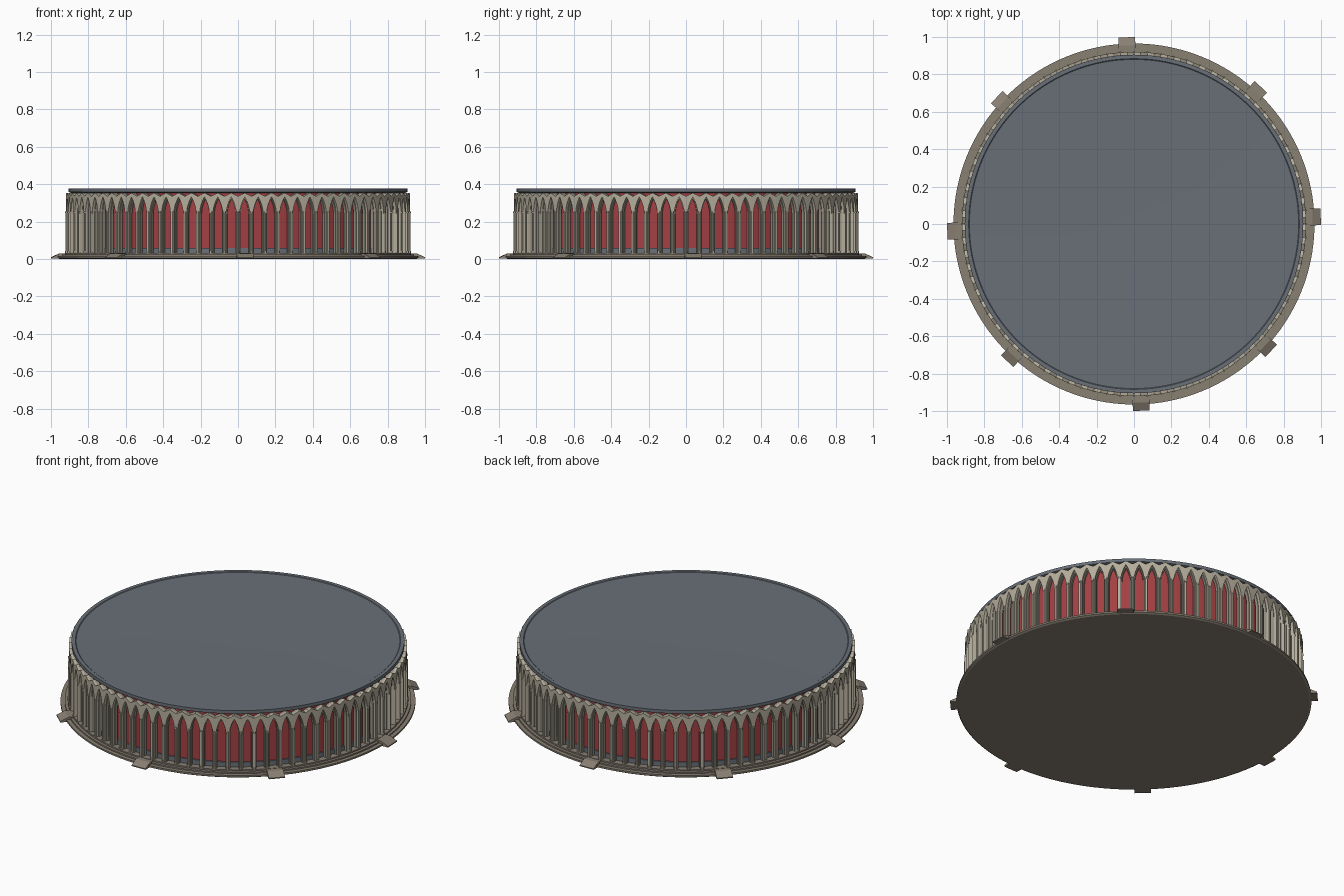
import bpy, bmesh, math
from mathutils import Matrix, Vector

if "Cube" in bpy.data.objects:
    bpy.data.objects.remove(bpy.data.objects["Cube"], do_unlink=True)

BAYS = 80
STEP = 2 * math.pi / BAYS


def material(name, r, g, b):
    m = bpy.data.materials.new(name)
    m.use_nodes = True
    m.diffuse_color = (r, g, b, 1)
    m.node_tree.nodes["Principled BSDF"].inputs["Base Color"].default_value = (r, g, b, 1)
    return m


STONE = material("pale stone", 0.46, 0.42, 0.33)
SHADE_STONE = material("grey stone", 0.31, 0.29, 0.235)
BASE = material("brown stone", 0.25, 0.215, 0.17)
SLATE = material("slate", 0.14, 0.16, 0.185)
RED = material("red wall", 0.36, 0.05, 0.055)


def finish(name, bm, mat, smooth=False):
    mesh = bpy.data.meshes.new(name)
    bm.to_mesh(mesh)
    bm.free()
    ob = bpy.data.objects.new(name, mesh)
    bpy.context.collection.objects.link(ob)
    mesh.materials.append(mat)
    if smooth:
        bpy.ops.object.select_all(action="DESELECT")
        ob.select_set(True)
        bpy.context.view_layer.objects.active = ob
        bpy.ops.object.shade_smooth_by_angle()
    return ob


def lathe(name, profile, mat, segments=2 * BAYS):
    """Spin a (radius, height) profile around z."""
    bm = bmesh.new()
    verts = [bm.verts.new((r, 0, z)) for r, z in profile]
    edges = [bm.edges.new(pair) for pair in zip(verts, verts[1:])]
    bmesh.ops.spin(bm, geom=verts + edges, cent=(0, 0, 0), axis=(0, 0, 1),
                   angle=2 * math.pi, steps=segments, use_duplicate=False)
    bmesh.ops.remove_doubles(bm, verts=bm.verts, dist=1e-5)
    bmesh.ops.recalc_face_normals(bm, faces=bm.faces)
    return finish(name, bm, mat, smooth=True)


def polar(radius, angle, z):
    return Vector((radius * math.cos(angle), radius * math.sin(angle), z))


def arcade(name, radius, half_open, apex, depth, mat):
    """Ring of pointed arches with a gabled top edge."""
    half_bay = radius * STEP / 2
    spring = 0.24
    inner = [(half_open, 0.025)]
    inner += [(half_open * (1 - s * s), spring + (apex - spring) * s)
              for s in (0, 0.3, 0.55, 0.8, 1)]
    outer = [(half_bay, z) for z in (0.025, spring, 0.275, 0.305, 0.335)]
    outer.append((0, 0.354))
    bm = bmesh.new()
    for bay in range(BAYS):
        mid = (bay + 0.5) * STEP
        for side in (-1, 1):
            rows = [[bm.verts.new(polar(radius, mid + side * u / radius, z))
                     for u, z in pair] for pair in zip(inner, outer)]
            for (a, b), (d, c) in zip(rows, rows[1:]):
                quad = (a, b, c, d)
                bm.faces.new(quad if side > 0 else quad[::-1])
    bmesh.ops.remove_doubles(bm, verts=bm.verts, dist=1e-5)
    ob = finish(name, bm, mat)
    solid = ob.modifiers.new("thickness", "SOLIDIFY")
    solid.thickness = depth
    solid.offset = -1
    return ob


# Stepped base
lathe("base", [(0, 0), (0.955, 0), (0.965, 0.006), (0.965, 0.016), (0.942, 0.016),
               (0.942, 0.024), (0.926, 0.024), (0.926, 0.032), (0, 0.032)], BASE)

# Plinth and enclosed wall behind the arches
lathe("wall_plinth", [(0, 0.03), (0.888, 0.03), (0.888, 0.06), (0, 0.06)], SLATE)
lathe("inner_wall", [(0.88, 0.055), (0.88, 0.358)], RED)

# Roof: thin disc with a raised rim and a shallow sunken centre
lathe("roof", [(0, 0.352), (0.89, 0.352), (0.905, 0.358), (0.905, 0.377), (0.884, 0.377),
               (0.88, 0.374), (0.285, 0.368), (0, 0.362)], SLATE)

# Two orders of arches, the inner one recessed
arcade("outer_arches", 0.92, 0.0265, 0.332, 0.015, STONE)
arcade("inner_arches", 0.905, 0.022, 0.322, 0.018, SHADE_STONE)

# Slender shafts with capitals in front of each pier
bm = bmesh.new()
for i in range(BAYS):
    place = Matrix.Rotation(i * STEP, 4, "Z")
    for size, height, z in ((0.006, 0.215, 0.1375), (0.008, 0.01, 0.25), (0.008, 0.012, 0.036)):
        bmesh.ops.create_cone(bm, cap_ends=True, segments=6, radius1=size, radius2=size,
                              depth=height, matrix=place @ Matrix.Translation((0.918, 0, z)))
finish("pier_shafts", bm, STONE)

# Eight entrance ramps, each in line with an arch
bm = bmesh.new()
wedge = [(0.925, 0.003), (0.999, 0.003), (0.999, 0.009), (0.955, 0.03), (0.925, 0.03)]
for i in range(8):
    turn = Matrix.Rotation(STEP / 2 + i * math.pi / 4, 4, "Z")
    ends = [[bm.verts.new(turn @ Vector((r, y, z))) for r, z in wedge] for y in (-0.045, 0.045)]
    bm.faces.new(ends[0])
    bm.faces.new(ends[1][::-1])
    for k in range(len(wedge)):
        n = (k + 1) % len(wedge)
        bm.faces.new((ends[0][k], ends[1][k], ends[1][n], ends[0][n]))
bmesh.ops.recalc_face_normals(bm, faces=bm.faces)
finish("entrance_ramps", bm, BASE)
